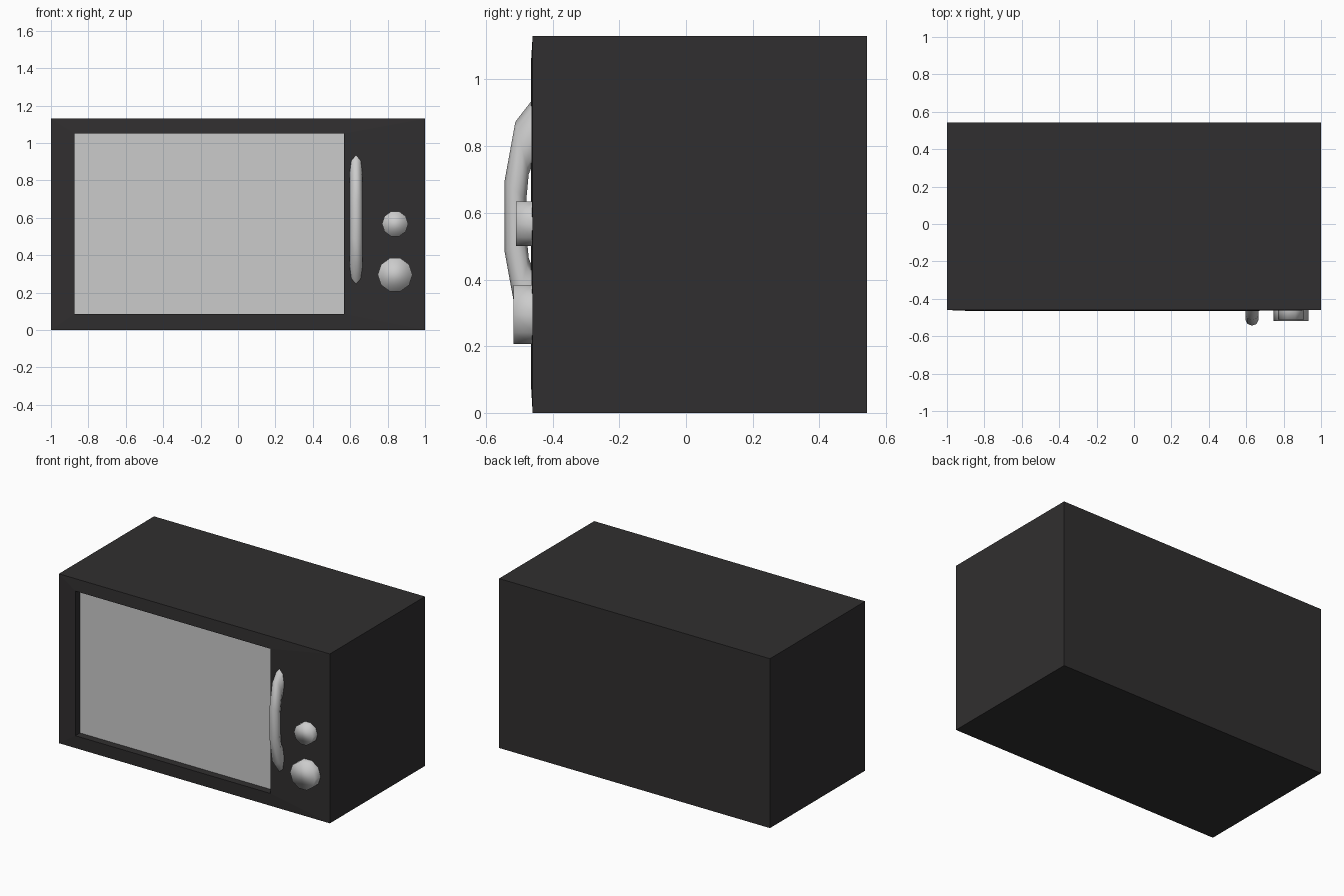
import bpy, bmesh
from math import sin, cos, pi

if "Cube" in bpy.data.objects:
    bpy.data.objects.remove(bpy.data.objects["Cube"])

dark = bpy.data.materials.new("dark_casing")
dark.diffuse_color = (0.03, 0.028, 0.029, 1)
dark.use_nodes = True
dark.node_tree.nodes["Principled BSDF"].inputs["Base Color"].default_value = dark.diffuse_color


def make(name, bm, mat=None, smooth=False):
    bmesh.ops.recalc_face_normals(bm, faces=bm.faces)
    me = bpy.data.meshes.new(name)
    bm.to_mesh(me)
    bm.free()
    if mat:
        me.materials.append(mat)
    for p in me.polygons:
        p.use_smooth = smooth
    ob = bpy.data.objects.new(name, me)
    bpy.context.collection.objects.link(ob)
    return ob


def ring_loft(bm, rings):
    loops = [[bm.verts.new(p) for p in r] for r in rings]
    for a, b in zip(loops, loops[1:]):
        n = len(a)
        for i in range(n):
            bm.faces.new((a[i], a[(i + 1) % n], b[(i + 1) % n], b[i]))
    return loops


def rect(x0, x1, z0, z1, y):
    return [(x0, y, z0), (x1, y, z0), (x1, y, z1), (x0, y, z1)]


FRONT = -0.46
window = (-0.875, 0.567, 0.085, 1.05)

# Casing: box whose front frame swells slightly toward the window recess
bm = bmesh.new()
loops = ring_loft(bm, [
    rect(-1, 1, 0, 1.13, 0.543),
    rect(-1, 1, 0, 1.13, FRONT),
    rect(*window, FRONT - 0.005),
    rect(*window, FRONT + 0.045),
])
bm.faces.new(loops[0])
make("casing", bm, dark)

# Window pane at the bottom of the recess
bm = bmesh.new()
bm.faces.new([bm.verts.new(p) for p in rect(*window, FRONT + 0.044)])
pane = make("window_pane", bm)
if pane.data.polygons[0].normal.y > 0:
    pane.data.flip_normals()

# Handle: half of a stretched low-poly ring
bm = bmesh.new()
rings = []
for i in range(6):
    u = pi * i / 5
    ring = []
    for j in range(8):
        v = 2 * pi * j / 8
        ry = 0.054 + 0.034 * cos(v)
        rz = 0.2525 + 0.0975 * cos(v)
        ring.append((0.631 + 0.035 * sin(v), FRONT - ry * sin(u),
                     0.59 + rz * cos(u)))
    rings.append(ring)
ring_loft(bm, rings)
make("door_handle", bm, smooth=True)


# Knobs: ten-sided smooth discs
def knob(name, z, radius, depth):
    bm = bmesh.new()
    loops = ring_loft(bm, [
        [(0.84 + radius * cos(pi * i / 5), y, z + radius * sin(pi * i / 5))
         for i in range(10)] for y in (FRONT + 0.005, FRONT - depth)])
    bm.faces.new(loops[1])
    make(name, bm, smooth=True)


knob("upper_knob", 0.567, 0.07, 0.05)
knob("lower_knob", 0.295, 0.093, 0.058)
